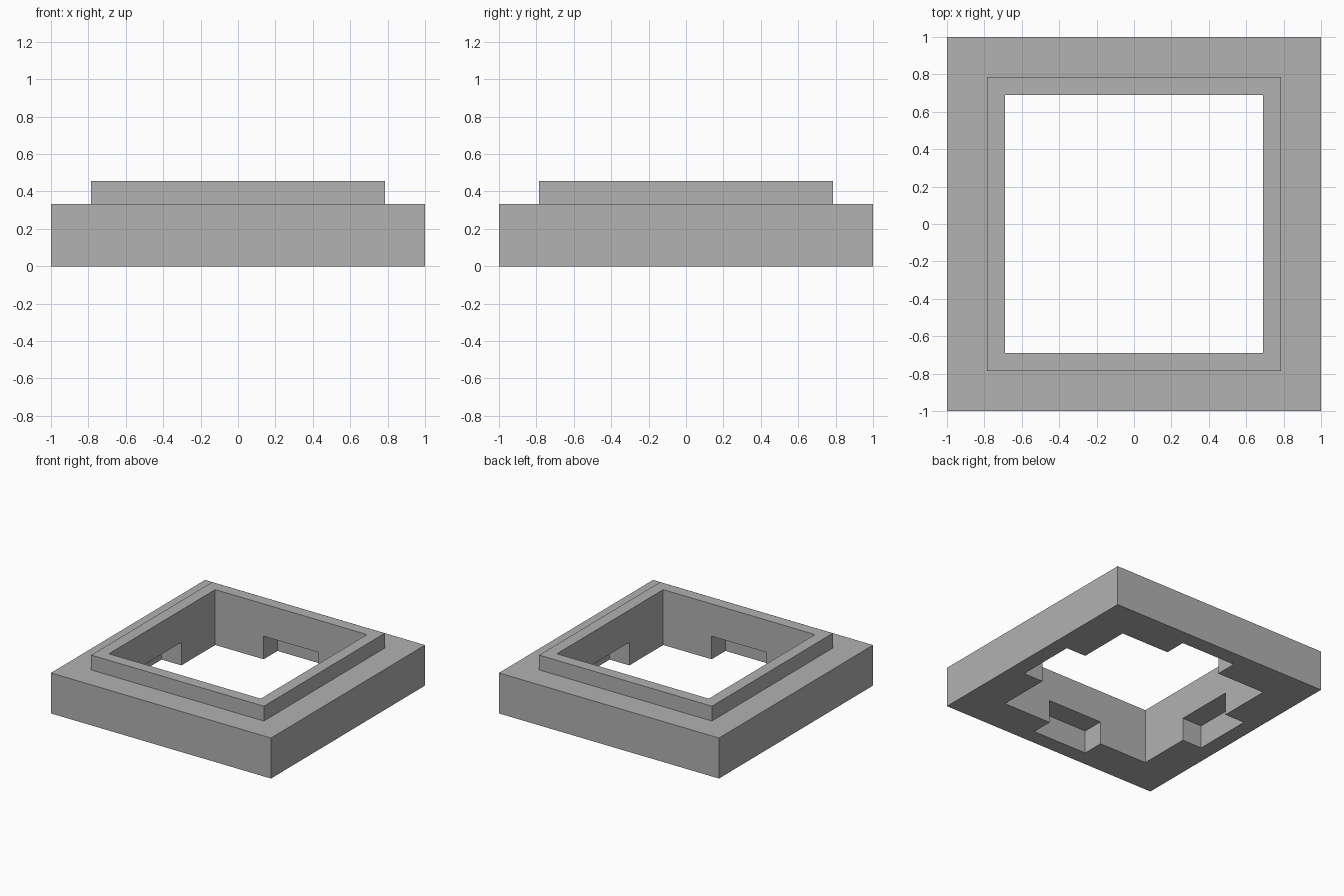
import bpy
import bmesh

cube = bpy.data.objects.get("Cube")
if cube:
    bpy.data.objects.remove(cube, do_unlink=True)

OUTER, LIP, HOLE = 1.0, 0.785, 0.69      # half widths
BASE_TOP, LIP_TOP = 0.333, 0.455         # heights
NOTCH_HALF, NOTCH_REACH, NOTCH_TOP = 0.25, 0.87, 0.19

grey = bpy.data.materials.new("plain grey")
grey.use_nodes = True
color = (0.445, 0.445, 0.445, 1)
grey.diffuse_color = color
grey.node_tree.nodes["Principled BSDF"].inputs["Base Color"].default_value = color


def new_object(name, bm):
    bmesh.ops.recalc_face_normals(bm, faces=bm.faces)
    mesh = bpy.data.meshes.new(name)
    bm.to_mesh(mesh)
    bm.free()
    mesh.materials.append(grey)
    obj = bpy.data.objects.new(name, mesh)
    bpy.context.collection.objects.link(obj)
    return obj


def square_frame(name, profile):
    """Sweep a closed (half width, height) profile around a square."""
    bm = bmesh.new()
    rings = [[bm.verts.new((sx * r, sy * r, z))
              for sx, sy in ((-1, -1), (1, -1), (1, 1), (-1, 1))]
             for r, z in profile]
    for a, b in zip(rings, rings[1:] + rings[:1]):
        for i in range(4):
            j = (i + 1) % 4
            bm.faces.new((a[i], a[j], b[j], b[i]))
    return new_object(name, bm)


def box(name, hx, hy, z0, z1):
    bm = bmesh.new()
    bmesh.ops.create_cube(bm, size=1)
    for v in bm.verts:
        v.co = (v.co.x * 2 * hx, v.co.y * 2 * hy, z0 + (v.co.z + 0.5) * (z1 - z0))
    return new_object(name, bm)


# Stepped frame with a raised lip around the square opening
frame = square_frame("stepped_frame", [
    (HOLE, 0), (OUTER, 0), (OUTER, BASE_TOP),
    (LIP, BASE_TOP), (LIP, LIP_TOP), (HOLE, LIP_TOP)])

# Crossed bars cut a notch under the middle of each inner wall
for name, hx, hy in (("notch_cutter_x", NOTCH_REACH, NOTCH_HALF),
                     ("notch_cutter_y", NOTCH_HALF, NOTCH_REACH)):
    cutter = box(name, hx, hy, -0.1, NOTCH_TOP)
    cutter.hide_render = True
    cutter.hide_viewport = True
    cutter.display_type = 'WIRE'
    cut = frame.modifiers.new(name, 'BOOLEAN')
    cut.operation = 'DIFFERENCE'
    cut.solver = 'EXACT'
    cut.object = cutter
